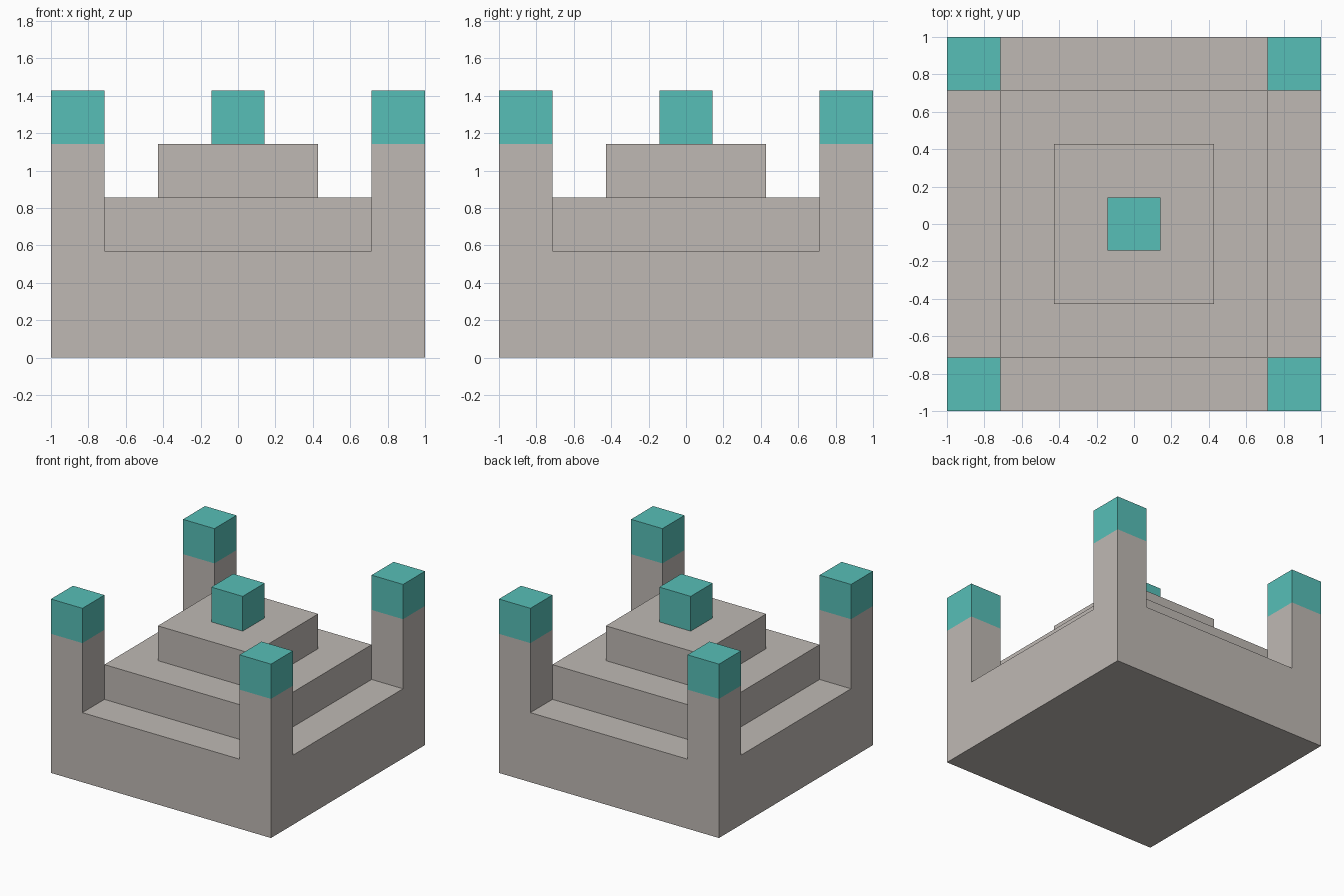
import bpy
import bmesh
from mathutils import Matrix, Vector

cube = bpy.data.objects.get("Cube")
if cube:
    bpy.data.objects.remove(cube, do_unlink=True)

U = 1 / 7  # building module


def make_material(name, rgb):
    mat = bpy.data.materials.new(name)
    mat.use_nodes = True
    color = (*rgb, 1)
    mat.diffuse_color = color
    bsdf = next(n for n in mat.node_tree.nodes if n.type == "BSDF_PRINCIPLED")
    bsdf.inputs["Base Color"].default_value = color
    return mat


STONE = make_material("warm grey stone", (0.52, 0.485, 0.455))
TEAL = make_material("teal", (0.095, 0.52, 0.475))


def block(name, x, y, half, bottom, top, mats, split=None):
    """Square block in modules; faces above split take the second material."""
    bm = bmesh.new()
    size = Matrix.Diagonal((2 * half * U, 2 * half * U, (top - bottom) * U, 1))
    place = Matrix.Translation(Vector((x, y, (bottom + top) / 2)) * U)
    bmesh.ops.create_cube(bm, size=1, matrix=place @ size)
    if split is not None:
        bmesh.ops.bisect_plane(bm, geom=bm.verts[:] + bm.edges[:] + bm.faces[:],
                               plane_co=(0, 0, split * U), plane_no=(0, 0, 1))
        for face in bm.faces:
            face.material_index = int(face.calc_center_median().z > split * U)
    mesh = bpy.data.meshes.new(name)
    bm.to_mesh(mesh)
    bm.free()
    for mat in mats:
        mesh.materials.append(mat)
    obj = bpy.data.objects.new(name, mesh)
    bpy.context.collection.objects.link(obj)
    return obj


# Stepped centre
block("base", 0, 0, 7, 0, 4, [STONE])
block("lower_tier", 0, 0, 5, 4, 6, [STONE])
block("upper_tier", 0, 0, 3, 6, 8, [STONE])
block("centre_cap", 0, 0, 1, 8, 10, [TEAL])

# Corner towers with coloured tops
for y, depth in ((-6, "front"), (6, "back")):
    for x, side in ((-6, "right"), (6, "left")):
        block(f"{depth}_{side}_tower", x, y, 1, 4, 10, [STONE, TEAL], split=8)
